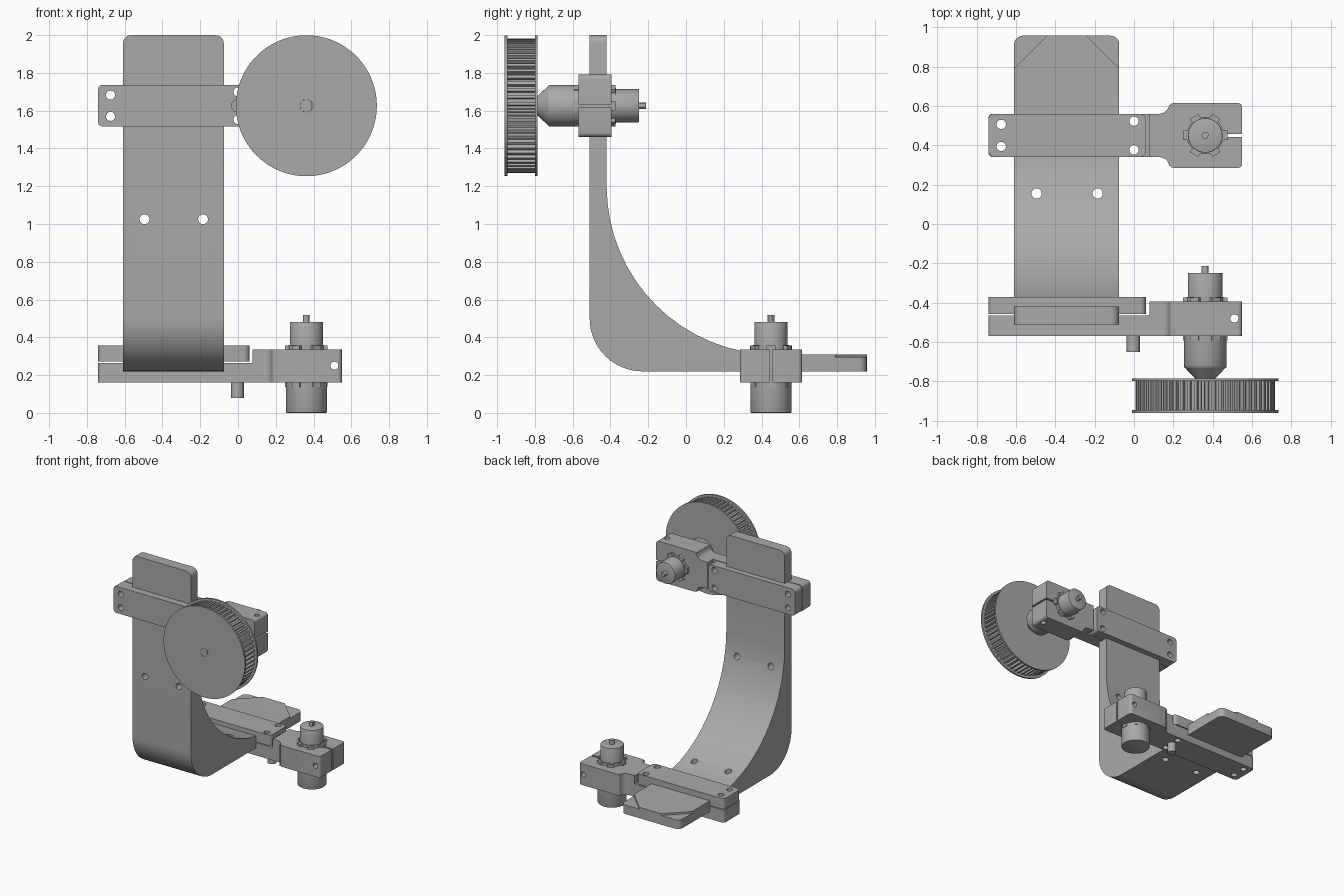
import bpy, bmesh
from math import sin, cos, pi, radians
from mathutils import Matrix, Vector

cube = bpy.data.objects.get("Cube")
if cube:
    bpy.data.objects.remove(cube, do_unlink=True)

grey = bpy.data.materials.new("machined grey")
grey.use_nodes = True
GREY = (0.4, 0.4, 0.4, 1)
grey.diffuse_color = GREY
grey.node_tree.nodes["Principled BSDF"].inputs["Base Color"].default_value = GREY


def finish(name, bm, matrix=Matrix()):
    bmesh.ops.transform(bm, matrix=matrix, verts=bm.verts)
    bmesh.ops.recalc_face_normals(bm, faces=bm.faces)
    mesh = bpy.data.meshes.new(name)
    bm.to_mesh(mesh)
    bm.free()
    mesh.materials.append(grey)
    obj = bpy.data.objects.new(name, mesh)
    bpy.context.collection.objects.link(obj)
    return obj


def prism(outline, low, high):
    """Extrude a flat outline between two heights."""
    bm = bmesh.new()
    face = bm.faces.new([bm.verts.new((a, b, low)) for a, b in outline])
    moved = bmesh.ops.extrude_face_region(bm, geom=[face])["geom"]
    bmesh.ops.translate(bm, vec=(0, 0, high - low),
                        verts=[v for v in moved if isinstance(v, bmesh.types.BMVert)])
    return bm


def round_edges(bm, test, radius):
    """Round the straight edges whose two ends both pass the test."""
    edges = [e for e in bm.edges if all(test(v.co) for v in e.verts)]
    bmesh.ops.bevel(bm, geom=edges, offset=radius, segments=5, profile=0.5, affect='EDGES')


def upright(bm):
    return [e for e in bm.edges
            if abs(e.verts[0].co.z - e.verts[1].co.z) > 0.01]


def plate(outline, low, high, radius):
    bm = prism(outline, low, high)
    bmesh.ops.bevel(bm, geom=upright(bm), offset=radius, segments=5,
                    profile=0.5, affect='EDGES')
    return bm


def rect(a0, a1, b0, b1):
    return [(a0, b0), (a1, b0), (a1, b1), (a0, b1)]


def arc(ca, cb, r, start, end, steps):
    return [(ca + r * cos(radians(start + (end - start) * i / steps)),
             cb + r * sin(radians(start + (end - start) * i / steps)))
            for i in range(steps + 1)]


def rod(a, b, low, high, r1, r2=None, sides=48):
    bm = bmesh.new()
    bmesh.ops.create_cone(bm, cap_ends=True, segments=sides, radius1=r1,
                          radius2=r1 if r2 is None else r2, depth=high - low,
                          matrix=Matrix.Translation((a, b, (low + high) / 2)))
    return bm


def flat_shaft(a, b, r, low, high):
    """Round shaft with a flat cut along one side."""
    return prism(arc(a, b, r, 20, 320, 28), low, high)


def cut(obj, cutters):
    for c in cutters:
        c.hide_render = True
        mod = obj.modifiers.new("cut", 'BOOLEAN')
        mod.operation, mod.solver, mod.object = 'DIFFERENCE', 'EXACT', c
    graph = bpy.context.evaluated_depsgraph_get()
    mesh = bpy.data.meshes.new_from_object(obj.evaluated_get(graph))
    obj.modifiers.clear()
    obj.data = mesh
    for c in cutters:
        bpy.data.objects.remove(c, do_unlink=True)


# Curved bracket: side profile in (y, z), extruded across x
side_to_world = Matrix(((0, 0, 1, 0), (1, 0, 0, 0), (0, 1, 0, 0), (0, 0, 0, 1)))
X0, X1, BACK = -0.61, -0.075, 0.957
profile = ([(BACK, 0.22), (BACK, 0.31)] + arc(0.47, 1.2, 0.89, 270, 180, 16)
           + [(-0.42, 2.0), (-0.51, 2.0)] + arc(-0.23, 0.5, 0.28, 180, 270, 16))
bm = prism(profile, X0, X1)
bmesh.ops.transform(bm, matrix=side_to_world, verts=bm.verts)
for x in (X0, X1):
    round_edges(bm, lambda p: abs(p.x - x) < 0.001 and p.z > 1.99, 0.045)
    round_edges(bm, lambda p: abs(p.x - x) < 0.001 and p.y > BACK - 0.001, 0.045)
bracket = finish("curved_bracket", bm)

to_front = Matrix.Rotation(radians(90), 4, 'X')
cutters = []
for x in (-0.495, -0.185):
    cutters.append(finish("hole", rod(x, 0.155, 0.1, 0.6, 0.026)))
    cutters.append(finish("hole", rod(x, 1.025, 0, 1, 0.026), to_front))
for x, s in ((X0, 1), (X1, -1)):
    corner = [(x - s * 0.1, 0.69), (x + s * 0.27, 1.06), (x - s * 0.1, 1.06)]
    cutters.append(finish("corner_step", prism(corner, 0.295, 0.4)))
cut(bracket, cutters)

# Clamp with motor: built flat, then placed on the foot and on the upright arm
half_arm = [(-0.74, 0.11), (0.15, 0.11), (0.18, 0.14), (0.18, 0.165), (0.55, 0.165)]
arm_outline = half_arm + [(a, -b) for a, b in reversed(half_arm)]
MX = 0.362


def clamp(label, place):
    def holes():
        return [finish("hole", rod(a, s * b, -0.1, 0.4, 0.024, sides=24), place)
                for a, b in ((-0.675, 0.056), (0.0, 0.073)) for s in (-1, 1)]

    # Arm with motor block, step, slit and cross hole
    bm = prism(arm_outline, 0, 0.175)
    bmesh.ops.bevel(bm, geom=upright(bm), offset=0.022, segments=4,
                    profile=0.5, affect='EDGES')
    arm = finish(label + "_clamp_arm", bm, place)
    step = finish("step", prism(rect(-1, 0.078, -0.3, 0.3), 0.105, 0.4), place)
    slit = finish("slit", prism(rect(MX, 0.7, -0.007, 0.007), -0.1, 0.4), place)
    cross = finish("cross", rod(0.51, 0.09, -0.4, 0.4, 0.021, sides=24), place @ to_front)
    cut(arm, [step, slit, cross] + holes())

    # Opposing clamp plate
    cover = finish(label + "_clamp_plate",
                   plate(rect(-0.74, 0.06, -0.11, 0.11), 0.112, 0.198, 0.03), place)
    cut(cover, holes())

    # Locating pin
    finish(label + "_pin", rod(-0.003, 0, -0.08, 0.03, 0.034, sides=32), place)

    # Motor body, gearbox end, shaft and retaining tabs
    body = rod(MX, 0, -0.16, 0.05, 0.109)
    rim = [e for e in body.edges if all(v.co.z < -0.15 for v in e.verts)]
    bmesh.ops.bevel(body, geom=rim, offset=0.006, segments=2, profile=0.5, affect='EDGES')
    finish(label + "_motor_body", body, place)
    finish(label + "_motor_collar", rod(MX, 0, 0.1, 0.2, 0.094), place)
    tail = rod(MX, 0, 0.15, 0.322, 0.088)
    rim = [e for e in tail.edges if all(v.co.z > 0.32 for v in e.verts)]
    bmesh.ops.bevel(tail, geom=rim, offset=0.005, segments=2, profile=0.5, affect='EDGES')
    finish(label + "_motor_tail", tail, place)
    finish(label + "_motor_shaft", flat_shaft(MX, 0, 0.018, 0.3, 0.357), place)
    for i in range(6):
        turn = (Matrix.Translation((MX, 0, 0)) @ Matrix.Rotation(i * pi / 3, 4, 'Z'))
        finish(label + "_motor_tab", prism(rect(0.07, 0.112, -0.024, 0.024), -0.022, 0.197),
               place @ turn)


lower = Matrix.Translation((0, 0.45, 0.16))
upper = Matrix.Translation((0, -0.57, 1.626)) @ Matrix.Rotation(radians(-90), 4, 'X')
clamp("lower", lower)
clamp("upper", upper)

# Toothed pulley on the upper motor
FRONT, REAR, RIM = -0.39, -0.215, 0.373
finish("pulley_hub_cone", rod(MX, 0, REAR - 0.01, -0.155, 0.042, 0.109), upper)
TEETH = 60
gear = []
for i in range(TEETH):
    for part, r in ((0.0, 0.332), (0.4, 0.332), (0.5, 0.355), (0.9, 0.355)):
        t = 2 * pi * (i + part) / TEETH
        gear.append((MX + r * cos(t), r * sin(t)))
finish("pulley_teeth", prism(gear, FRONT + 0.01, REAR - 0.01), upper)
finish("pulley_rear_flange", rod(MX, 0, REAR - 0.014, REAR, RIM, sides=96), upper)
flange = finish("pulley_front_flange", rod(MX, 0, FRONT, FRONT + 0.014, RIM, sides=96), upper)
cut(flange, [finish("bore", rod(MX, 0, FRONT - 0.1, FRONT + 0.1, 0.034), upper)])
finish("pulley_shaft", flat_shaft(MX, 0, 0.033, FRONT, FRONT + 0.1), upper)

# Smooth round walls, keep corners sharp
for obj in bpy.context.collection.objects:
    if obj.type == 'MESH' and grey.name in obj.data.materials:
        obj.data.shade_smooth()
        obj.data.set_sharp_from_angle(angle=radians(30))
